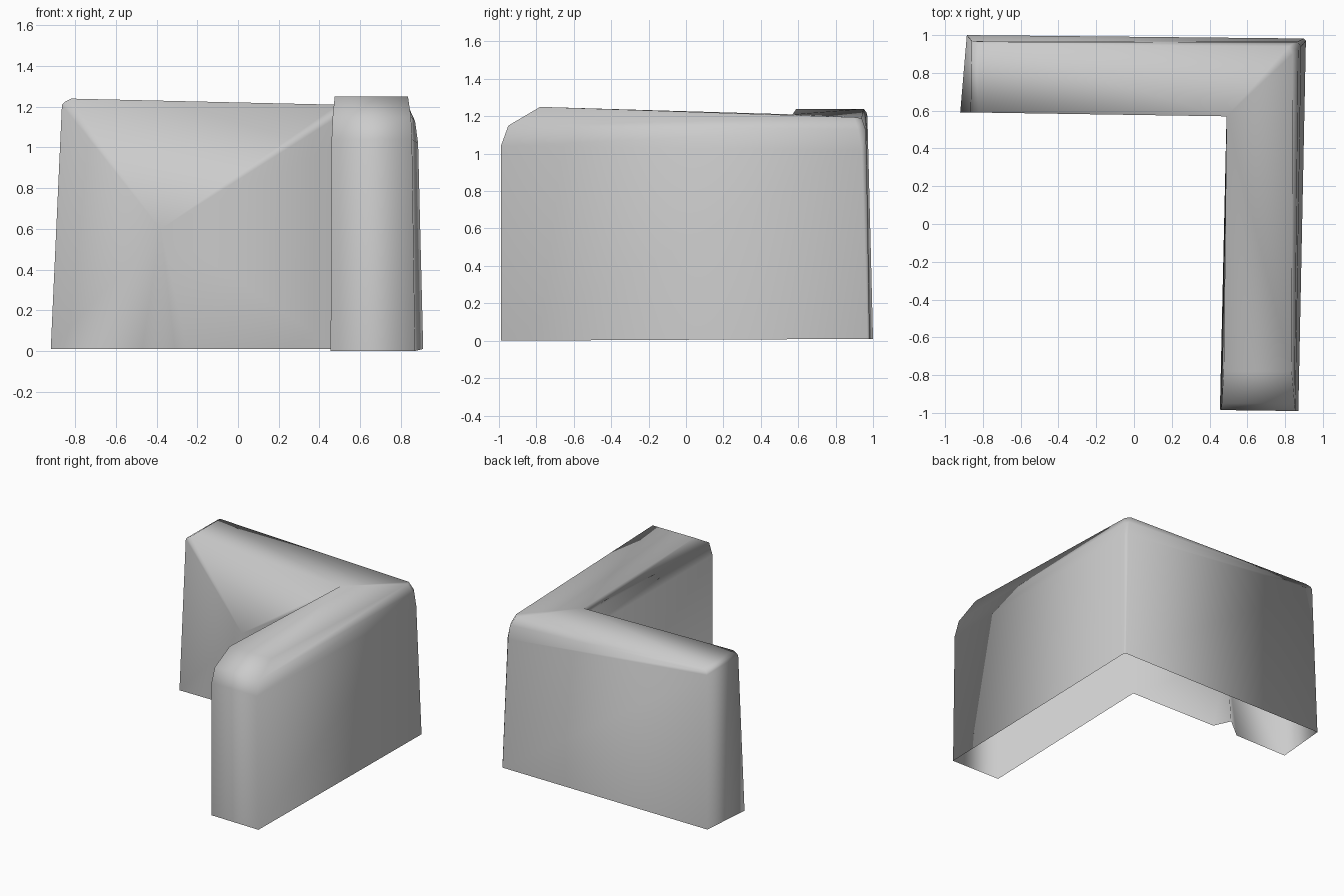
import bpy
import bmesh

cube = bpy.data.objects.get("Cube")
if cube:
    bpy.data.objects.remove(cube, do_unlink=True)

# One plain grey material
grey = bpy.data.materials.new("plain_grey")
grey.use_nodes = True
colour = (0.6, 0.6, 0.6, 1)
grey.diffuse_color = colour
grey.node_tree.nodes["Principled BSDF"].inputs["Base Color"].default_value = colour

bm = bmesh.new()


def column(*points):
    """Corner column, listed from the ground to the top."""
    return [bm.verts.new(p) for p in points]


def wall(left, right):
    """Join two corner columns with quads."""
    for i in range(len(left) - 1):
        bm.faces.new((left[i], right[i], right[i + 1], left[i + 1]))


# Corner columns of the L-shaped wall: foot, shoulder, bevel, top
far_outer = column((-.885, 1, .01), (-.86, .97, 1.2), (-.85, .965, 1.22), (-.82, .95, 1.24))
corner_back = column((.90, .982, .01), (.865, .965, 1.02), (.85, .96, 1.13), (.82, .94, 1.19))
corner_side = column((.91, .97, .01), (.885, .94, 1.02), (.87, .92, 1.13), (.84, .9, 1.195))
front_outer = column((.87, -.99, 0), (.855, -.99, 1.04), (.85, -.95, 1.15), (.835, -.78, 1.25))
front_inner = column((.455, -.98, 0), (.46, -.985, 1.04), (.465, -.95, 1.15), (.475, -.78, 1.25))
inner = column((.49, .575, .01), (.49, .572, 1.02), (.49, .57, 1.15), (.49, .57, 1.21))
far_inner = column((-.92, .59, .01), (-.865, .59, 1.21), (-.85, .59, 1.225), (-.82, .59, 1.24))

# Outer walls, end walls and the plain inner wall; the underside stays open
ring = [inner, front_inner, front_outer, corner_side, corner_back, far_outer, far_inner]
for a, b in zip(ring, ring[1:]):
    wall(a, b)

# Inner wall of the back leg with a small dent at the ground
near, deep, far = column((-.25, .59, .01), (-.31, .72, .01), (-.47, .59, .01))
peak = bm.verts.new((-.38, .59, .6))
outline = [far_inner[0], far, deep, near] + inner + far_inner[:0:-1]
for a, b in zip(outline, outline[1:] + outline[:1]):
    bm.faces.new((a, b, peak))

# Top, mitred at the corner
tops = [c[-1] for c in (inner, front_inner, front_outer, corner_side)]
bm.faces.new(tops)
bm.faces.new((inner[-1], corner_side[-1], corner_back[-1]))
bm.faces.new((inner[-1], corner_back[-1], far_outer[-1], far_inner[-1]))

bmesh.ops.recalc_face_normals(bm, faces=bm.faces)
# An open shell may be oriented inside out, so check a top face
bm.normal_update()
top_face = max(bm.faces, key=lambda f: f.calc_center_median().z)
if top_face.normal.z < 0:
    bmesh.ops.reverse_faces(bm, faces=bm.faces)
for face in bm.faces:
    face.smooth = True

mesh = bpy.data.meshes.new("corner_wall")
bm.to_mesh(mesh)
bm.free()
mesh.materials.append(grey)
corner_wall = bpy.data.objects.new("corner_wall", mesh)
bpy.context.collection.objects.link(corner_wall)
